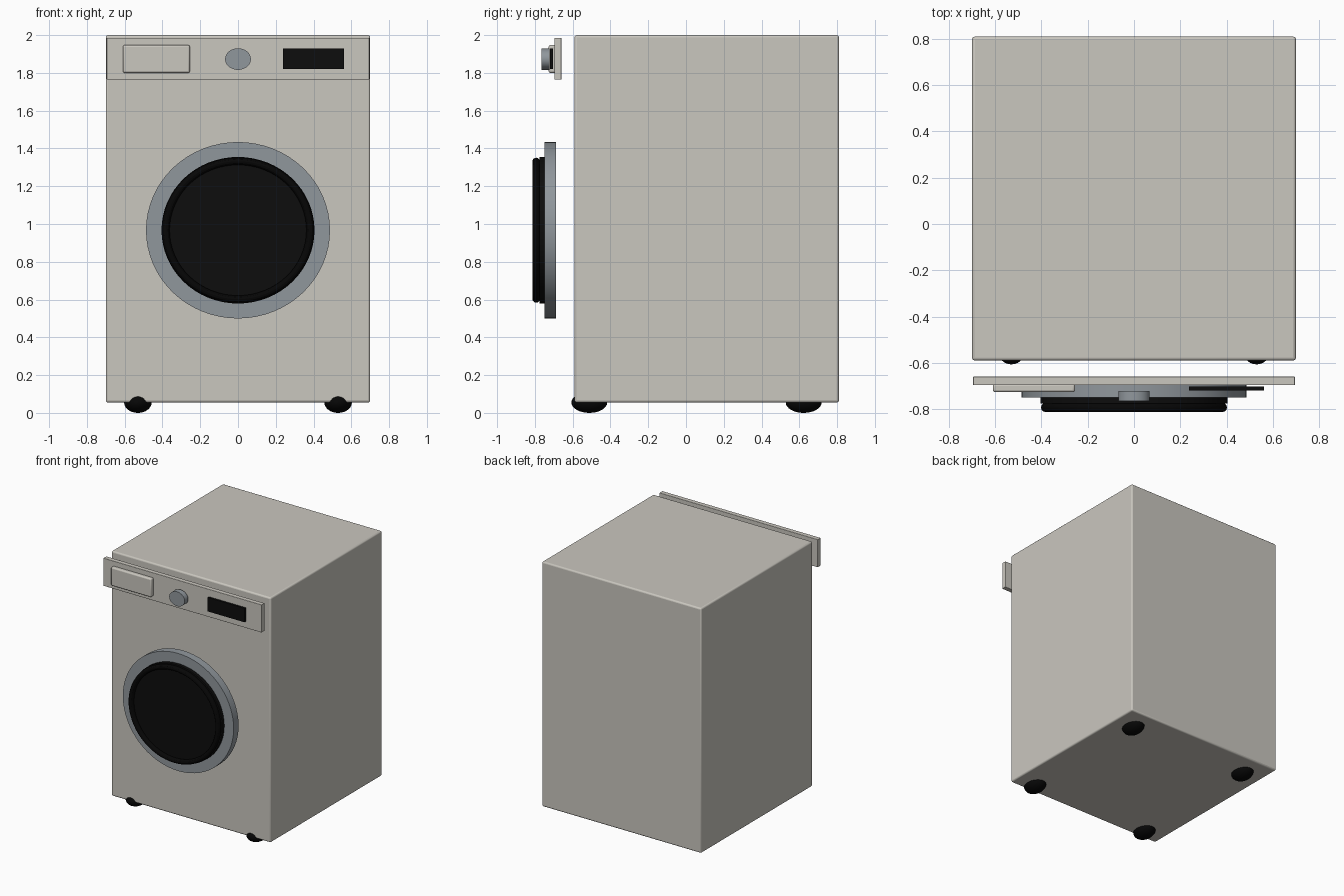
import bpy
from math import pi

default = bpy.data.objects.get("Cube")
if default:
    bpy.data.objects.remove(default, do_unlink=True)


def material(name, r, g, b):
    m = bpy.data.materials.new(name)
    m.use_nodes = True
    m.diffuse_color = (r, g, b, 1)
    m.node_tree.nodes["Principled BSDF"].inputs["Base Color"].default_value = (r, g, b, 1)
    return m


enamel = material("warm_white_enamel", 0.59, 0.57, 0.52)
steel = material("grey_steel", 0.28, 0.31, 0.335)
glass = material("black_glass", 0.004, 0.004, 0.004)
rubber = material("black_rubber", 0.002, 0.002, 0.002)


def finish(name, mat, size=(1, 1, 1), bevel=0):
    """Name, scale, colour, bevel and shade the object just made."""
    ob = bpy.context.object
    ob.name = ob.data.name = name
    ob.scale = size
    bpy.ops.object.transform_apply(location=False, rotation=True, scale=True)
    ob.data.materials.append(mat)
    if bevel:
        mod = ob.modifiers.new("rounded_edges", "BEVEL")
        mod.width = bevel
        mod.segments = 3
    bpy.ops.object.shade_smooth_by_angle(angle=pi / 6)
    return ob


def box(name, mat, x, y, z, bevel=0):
    """Box from (low, high) spans on each axis."""
    spans = (x, y, z)
    bpy.ops.mesh.primitive_cube_add(size=1, location=[(a + b) / 2 for a, b in spans])
    return finish(name, mat, [b - a for a, b in spans], bevel)


def disc(name, mat, rx, rz, z, y):
    """Elliptical disc facing the front."""
    bpy.ops.mesh.primitive_cylinder_add(vertices=64, radius=1, depth=1,
                                        location=(0, sum(y) / 2, z), rotation=(pi / 2, 0, 0))
    return finish(name, mat, (rx, rz, y[1] - y[0]))


# Cabinet
box("cabinet", enamel, (-0.70, 0.70), (-0.59, 0.81), (0.055, 2.0), 0.012)

# Control panel, detergent drawer, display and knob
box("control_panel", enamel, (-0.695, 0.695), (-0.697, -0.66), (1.765, 1.985), 0.002)
box("detergent_drawer", enamel, (-0.61, -0.255), (-0.727, -0.69), (1.80, 1.947), 0.01)
box("display", glass, (0.237, 0.562), (-0.72, -0.703), (1.82, 1.93))
disc("program_knob", steel, 0.068, 0.057, 1.873, (-0.766, -0.722))

# Door: steel ring, dark glass and rounded seal
DOOR_Z = 0.967
disc("door_ring", steel, 0.487, 0.467, DOOR_Z, (-0.75, -0.688))
disc("door_glass", glass, 0.405, 0.388, DOOR_Z, (-0.776, -0.745))
bpy.ops.mesh.primitive_torus_add(major_segments=64, minor_segments=12,
                                 major_radius=0.382, minor_radius=0.02,
                                 location=(0, -0.793, DOOR_Z), rotation=(pi / 2, 0, 0))
finish("door_seal", rubber, (1, 0.955, 1))

# Feet
for x, side in ((-0.53, "right"), (0.53, "left")):
    for y, end in ((-0.512, "front"), (0.623, "back")):
        bpy.ops.mesh.primitive_uv_sphere_add(segments=32, ring_count=16, radius=1,
                                             location=(x, y, 0.055))
        finish(f"{end}_{side}_foot", rubber, (0.073, 0.095, 0.055))
